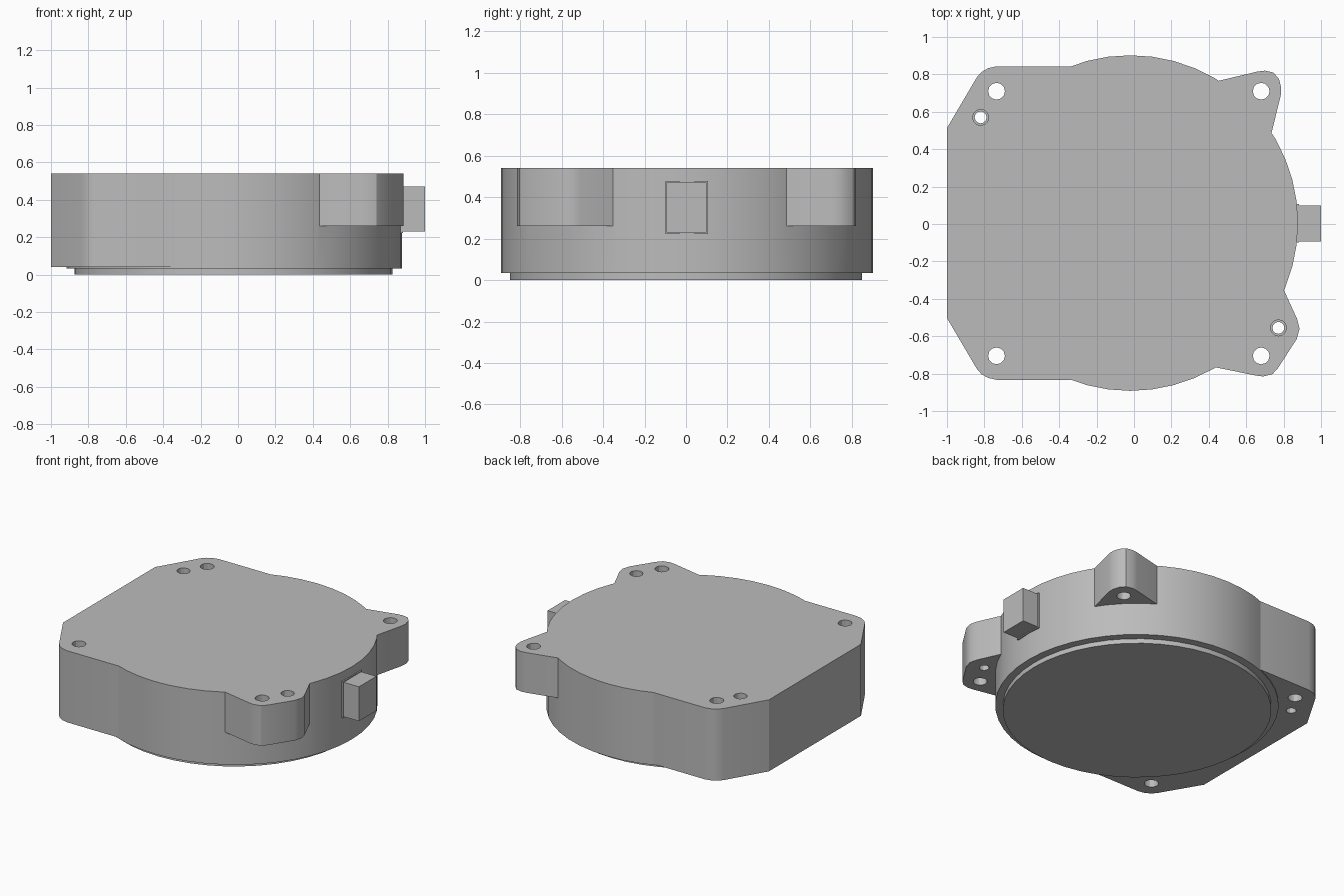
import bpy, bmesh, math

if "Cube" in bpy.data.objects:
    bpy.data.objects.remove(bpy.data.objects["Cube"], do_unlink=True)

TOP, CX, CY = 0.54, -0.02, 0.005

grey = bpy.data.materials.new("housing grey")
grey.use_nodes = True
colour = (0.5, 0.5, 0.5, 1)
grey.diffuse_color = colour
grey.node_tree.nodes["Principled BSDF"].inputs["Base Color"].default_value = colour


def prism(name, outline, z0, z1):
    """Extrude a plan outline between two heights."""
    bm = bmesh.new()
    face = bm.faces.new([bm.verts.new((x, y, z0)) for x, y in outline])
    result = bmesh.ops.extrude_face_region(bm, geom=[face])
    for item in result["geom"]:
        if isinstance(item, bmesh.types.BMVert):
            item.co.z = z1
    bmesh.ops.recalc_face_normals(bm, faces=bm.faces)
    mesh = bpy.data.meshes.new(name)
    bm.to_mesh(mesh)
    bm.free()
    obj = bpy.data.objects.new(name, mesh)
    bpy.context.collection.objects.link(obj)
    mesh.materials.append(grey)
    return obj


def circle(x, y, r, n):
    return [(x + r * math.cos(2 * math.pi * i / n),
             y + r * math.sin(2 * math.pi * i / n)) for i in range(n)]


def combine(target, other, operation):
    """Apply a boolean and discard the second solid."""
    mod = target.modifiers.new("combine", 'BOOLEAN')
    mod.operation, mod.solver, mod.object = operation, 'EXACT', other
    bpy.context.view_layer.objects.active = target
    bpy.ops.object.modifier_apply(modifier=mod.name)
    bpy.data.objects.remove(other, do_unlink=True)


def smooth(obj):
    bpy.ops.object.select_all(action='DESELECT')
    obj.select_set(True)
    bpy.context.view_layer.objects.active = obj
    bpy.ops.object.shade_smooth_by_angle(angle=math.radians(30))


# Round housing
housing = prism("housing", circle(CX, CY, 0.897, 48), 0.033, TOP)

# Square-cornered half, mirrored front to back
corner = [(-0.34, 0.838), (-0.735, 0.838), (-0.78, 0.828), (-0.815, 0.808),
          (-0.84, 0.78), (-1.0, 0.508)]
half = [(x, CY + y) for x, y in corner] + [(x, CY - y) for x, y in reversed(corner)]
combine(housing, prism("square_half", half, 0.04, TOP), 'UNION')

# Mounting ears, their inner points buried in the housing
back_ear = [(0.3, 0.3), (0.69, 0.3), (0.735, 0.485), (0.785, 0.69), (0.787, 0.73),
            (0.775, 0.775), (0.745, 0.81), (0.7, 0.82), (0.66, 0.815),
            (0.45, 0.765), (0.3, 0.729)]
front_ear = [(0.3, -0.3), (0.775, -0.3), (0.8, -0.35), (0.873, -0.51), (0.885, -0.56),
             (0.87, -0.615), (0.77, -0.77), (0.74, -0.803), (0.69, -0.815),
             (0.65, -0.81), (0.44, -0.767), (0.3, -0.734)]
for outline in (back_ear, front_ear):
    combine(housing, prism("ear", outline, 0.26, TOP), 'UNION')

# Bolt holes at the four corners
for x in (-0.735, 0.68):
    for y in (-0.705, 0.71):
        combine(housing, prism("bolt_hole", circle(x, y, 0.045, 12), -0.1, 0.7), 'DIFFERENCE')

# Stepped dowel holes
for x, y in ((-0.82, 0.57), (0.772, -0.555)):
    combine(housing, prism("dowel_hole", circle(x, y, 0.032, 12), -0.1, 0.7), 'DIFFERENCE')
    combine(housing, prism("dowel_step", circle(x, y, 0.043, 12), 0.38, 0.7), 'DIFFERENCE')
smooth(housing)

# Round plate underneath
smooth(prism("base_plate", circle(CX - 0.005, CY - 0.005, 0.85, 48), 0, 0.034))

# Side connector with a slim collar
prism("connector", [(0.8, -0.093), (1, -0.093), (1, 0.1), (0.8, 0.1)], 0.23, 0.47)
prism("connector_collar", [(0.8, -0.1), (0.882, -0.1), (0.882, 0.107), (0.8, 0.107)], 0.223, 0.477)
